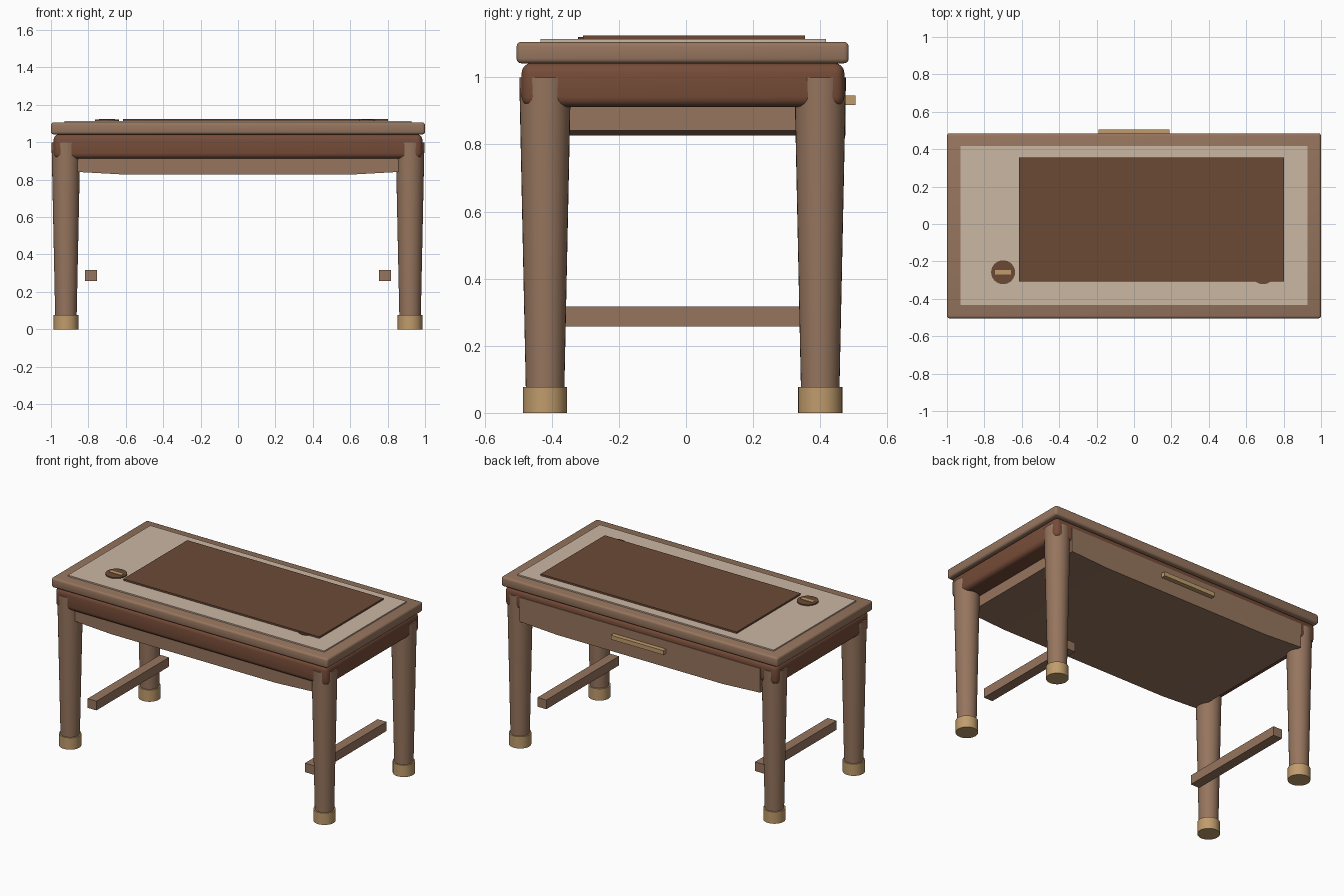
import bpy, bmesh, math

if "Cube" in bpy.data.objects:
    bpy.data.objects.remove(bpy.data.objects["Cube"])


def material(name, r, g, b):
    """Flat colour given as 0-255 display values, stored as linear."""
    lin = [(c / 255 / 12.92) if c < 11 else ((c / 255 + 0.055) / 1.055) ** 2.4 for c in (r, g, b)]
    m = bpy.data.materials.new(name)
    m.use_nodes = True
    m.diffuse_color = (*lin, 1)
    m.node_tree.nodes["Principled BSDF"].inputs["Base Color"].default_value = (*lin, 1)
    return m


WOOD = material("walnut wood", 150, 117, 94)
DARK = material("dark apron wood", 118, 76, 56)
LEATHER = material("brown leather", 108, 74, 53)
CREAM = material("cream leather", 203, 183, 163)
BRASS = material("brass", 192, 156, 108)


def finish(name, bm, mat):
    bmesh.ops.recalc_face_normals(bm, faces=bm.faces)
    mesh = bpy.data.meshes.new(name)
    bm.to_mesh(mesh)
    bm.free()
    ob = bpy.data.objects.new(name, mesh)
    bpy.context.collection.objects.link(ob)
    mesh.materials.append(mat)
    return ob


def smooth(ob):
    bpy.ops.object.select_all(action="DESELECT")
    ob.select_set(True)
    bpy.context.view_layer.objects.active = ob
    bpy.ops.object.shade_smooth_by_angle(angle=math.radians(40))


def box(name, x, y, z, mat, bevel=0, segments=3):
    """Box from (min, max) ranges with optionally rounded edges."""
    bm = bmesh.new()
    bmesh.ops.create_cube(bm, size=1)
    for v in bm.verts:
        v.co = [r[0] if c < 0 else r[1] for r, c in zip((x, y, z), v.co)]
    if bevel:
        bmesh.ops.bevel(bm, geom=bm.edges[:], offset=bevel, segments=segments,
                        profile=0.5, affect="EDGES")
    ob = finish(name, bm, mat)
    if bevel:
        smooth(ob)
    return ob


def tapered(name, x, y, z0, z1, r0, r1, mat):
    """Round post between two heights."""
    bm = bmesh.new()
    bmesh.ops.create_cone(bm, cap_ends=True, segments=32, radius1=r0, radius2=r1, depth=z1 - z0)
    bmesh.ops.translate(bm, verts=bm.verts, vec=(x, y, (z0 + z1) / 2))
    ob = finish(name, bm, mat)
    smooth(ob)
    return ob


# Table top and the apron beneath it
box("table_top", (-1, 1), (-0.505, 0.485), (1.042, 1.106), WOOD, 0.014)
box("apron", (-0.986, 0.986), (-0.49, 0.472), (0.912, 1.043), DARK, 0.03, 4)

# Drawer with a belly that rises slightly toward each end
bm = bmesh.new()
profile = [(-0.87, 0.842), (-0.6, 0.827), (0.6, 0.827), (0.87, 0.842), (0.87, 1.0), (-0.87, 1.0)]
face = bm.faces.new([bm.verts.new((x, -0.46, z)) for x, z in profile])
ext = bmesh.ops.extrude_face_region(bm, geom=[face])
for v in ext["geom"]:
    if isinstance(v, bmesh.types.BMVert):
        v.co.y = 0.476
finish("drawer", bm, WOOD)
box("drawer_handle", (-0.19, 0.19), (0.474, 0.505), (0.918, 0.946), BRASS)

# Legs, brass feet and side stretchers
for side, sx in (("left", 1), ("right", -1)):
    for end, y in (("front", -0.42), ("back", 0.40)):
        tapered(f"{end}_{side}_leg", sx * 0.92, y, 0.05, 1.0, 0.057, 0.077, WOOD)
        tapered(f"{end}_{side}_foot", sx * 0.92, y, 0, 0.077, 0.066, 0.066, BRASS)
    x = sx * 0.787
    box(f"{side}_stretcher", (x - 0.032, x + 0.032), (-0.385, 0.365), (0.257, 0.317), WOOD)

# Writing surface, desk pad and two round grommets
box("writing_surface", (-0.927, 0.927), (-0.433, 0.418), (1.1, 1.114), CREAM)
box("desk_pad", (-0.615, 0.803), (-0.307, 0.355), (1.113, 1.125), LEATHER)
for side, x in (("left", 0.69), ("right", -0.7)):
    tapered(f"{side}_grommet", x, -0.258, 1.108, 1.121, 0.064, 0.064, LEATHER)
    box(f"{side}_grommet_slot", (x - 0.043, x + 0.043), (-0.27, -0.247), (1.118, 1.1235), BRASS)
